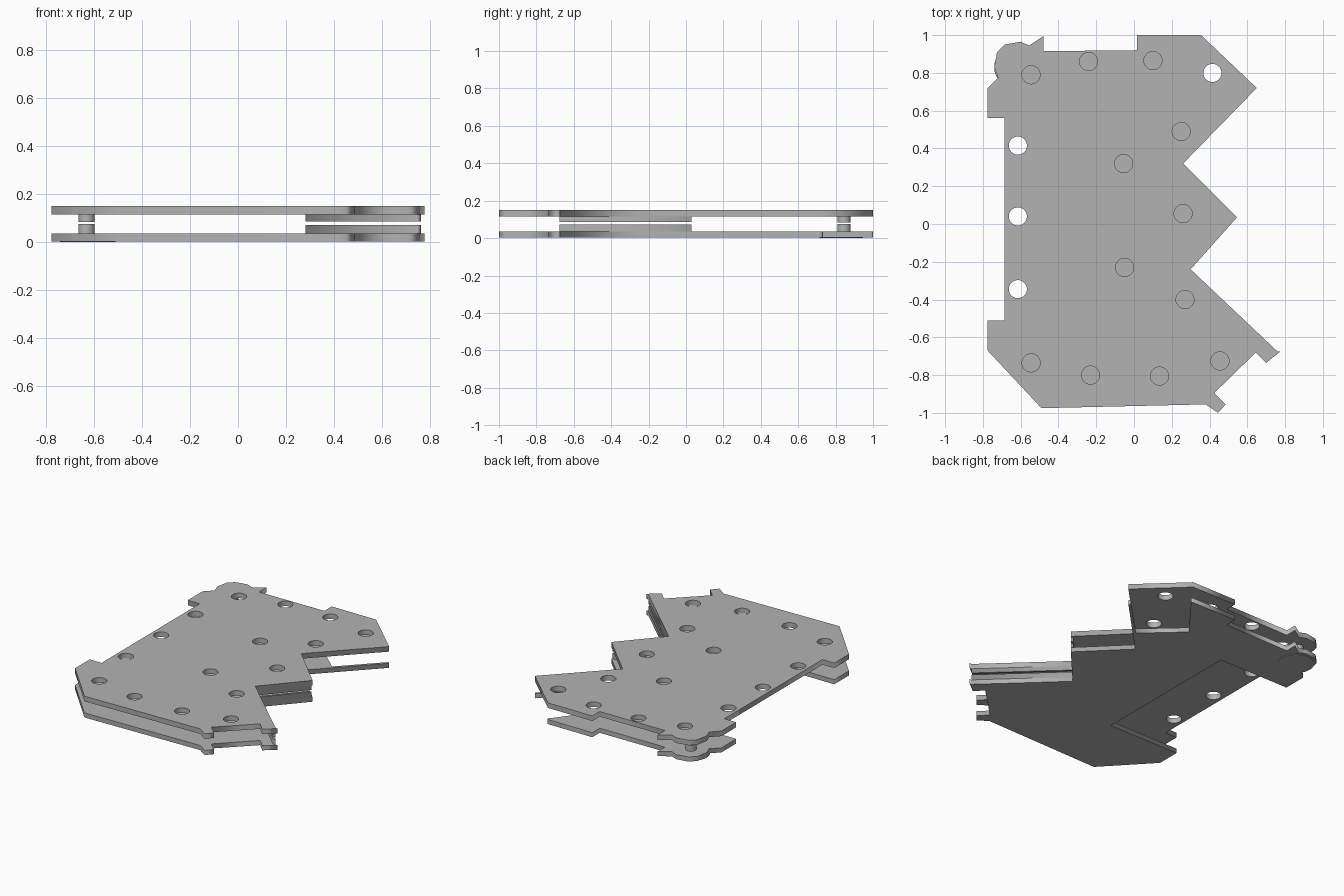
import bpy
from math import cos, sin, tau
from mathutils import Vector

cube = bpy.data.objects.get("Cube")
if cube:
    bpy.data.objects.remove(cube)

grey = bpy.data.materials.new("plain_grey")
grey.use_nodes = True
colour = (0.45, 0.45, 0.45, 1)
grey.diffuse_color = colour
grey.node_tree.nodes["Principled BSDF"].inputs["Base Color"].default_value = colour


def circle(centre, radius, sides=32):
    return [(centre[0] + radius * cos(tau * i / sides),
             centre[1] + radius * sin(tau * i / sides)) for i in range(sides)]


def slab(name, outline, bottom, top, holes=()):
    """Extrude a flat outline, with optional holes, between two heights."""
    curve = bpy.data.curves.new(name, "CURVE")
    curve.dimensions = "2D"
    curve.fill_mode = "BOTH"
    curve.extrude = (top - bottom) / 2
    for loop in [outline, *holes]:
        spline = curve.splines.new("POLY")
        spline.points.add(len(loop) - 1)
        for point, (x, y) in zip(spline.points, loop):
            point.co = (x, y, 0, 1)
        spline.use_cyclic_u = True
    obj = bpy.data.objects.new(name, curve)
    obj.location.z = (top + bottom) / 2
    bpy.context.collection.objects.link(obj)
    curve.materials.append(grey)
    bpy.ops.object.select_all(action="DESELECT")
    obj.select_set(True)
    bpy.context.view_layer.objects.active = obj
    bpy.ops.object.convert(target="MESH")
    return bpy.context.object


# Outline sections shared by both plates, running anticlockwise
front_edge = [(-0.775, -0.51), (-0.775, -0.67), (-0.49, -0.975), (0.38, -0.955),
              (0.445, -1), (0.485, -0.955), (0.425, -0.895), (0.645, -0.68),
              (0.7, -0.735), (0.775, -0.675)]
spikes = [(0.76, -0.675), (0.3, -0.24), (0.545, 0.035), (0.26, 0.32), (0.65, 0.72)]
back_edge = [(0.355, 1), (0.015, 1), (0.015, 0.92), (-0.48, 0.915), (-0.48, 0.995),
             (-0.555, 0.945), (-0.6, 0.965), (-0.685, 0.95), (-0.725, 0.91),
             (-0.74, 0.83), (-0.72, 0.775), (-0.775, 0.72), (-0.775, 0.56)]

# Upper plate with its round holes and shallow side recess
hole_centres = [(-0.545, 0.79), (-0.24, 0.86), (0.1, 0.865), (0.415, 0.8),
                (0.25, 0.49), (-0.055, 0.32), (0.26, 0.055), (-0.05, -0.23),
                (0.27, -0.4), (0.455, -0.725), (0.135, -0.805), (-0.23, -0.8),
                (-0.545, -0.735), (-0.615, -0.345), (-0.615, 0.04), (-0.615, 0.415)]
slab("upper_plate",
     front_edge + spikes + back_edge + [(-0.685, 0.56), (-0.685, -0.51)],
     0.115, 0.15, [circle(c, 0.048) for c in hole_centres])

# Lower plate with a deep side recess and an open corner behind a thin rail
corner_cutout = [(0.638, 0.732), (0.385, 0.475), (0.14, 0.7), (0.365, 0.99)]
slab("lower_plate",
     front_edge + spikes + corner_cutout + back_edge + [(-0.24, 0.56), (-0.24, -0.51)],
     0.003, 0.035)

# Thin lips lining the front notch, one below each plate gap
tip, valley, end = Vector((0.54, 0.03)), Vector((0.3, -0.24)), Vector((0.76, -0.675))
inward = Vector((-0.02, 0))
lip = [tip, tip + inward, valley + inward, end + inward, end, valley]
slab("upper_notch_lip", lip, 0.085, 0.115)
slab("lower_notch_lip", lip, 0.035, 0.072)

# Split corner pin and its flat foot
pin = (-0.63, 0.845)
for name, bottom, top in (("lower_pin", 0.035, 0.075), ("upper_pin", 0.084, 0.115)):
    slab(name, circle(pin, 0.034), bottom, top)
slab("pin_foot", circle((-0.625, 0.83), 0.115), 0, 0.003)
